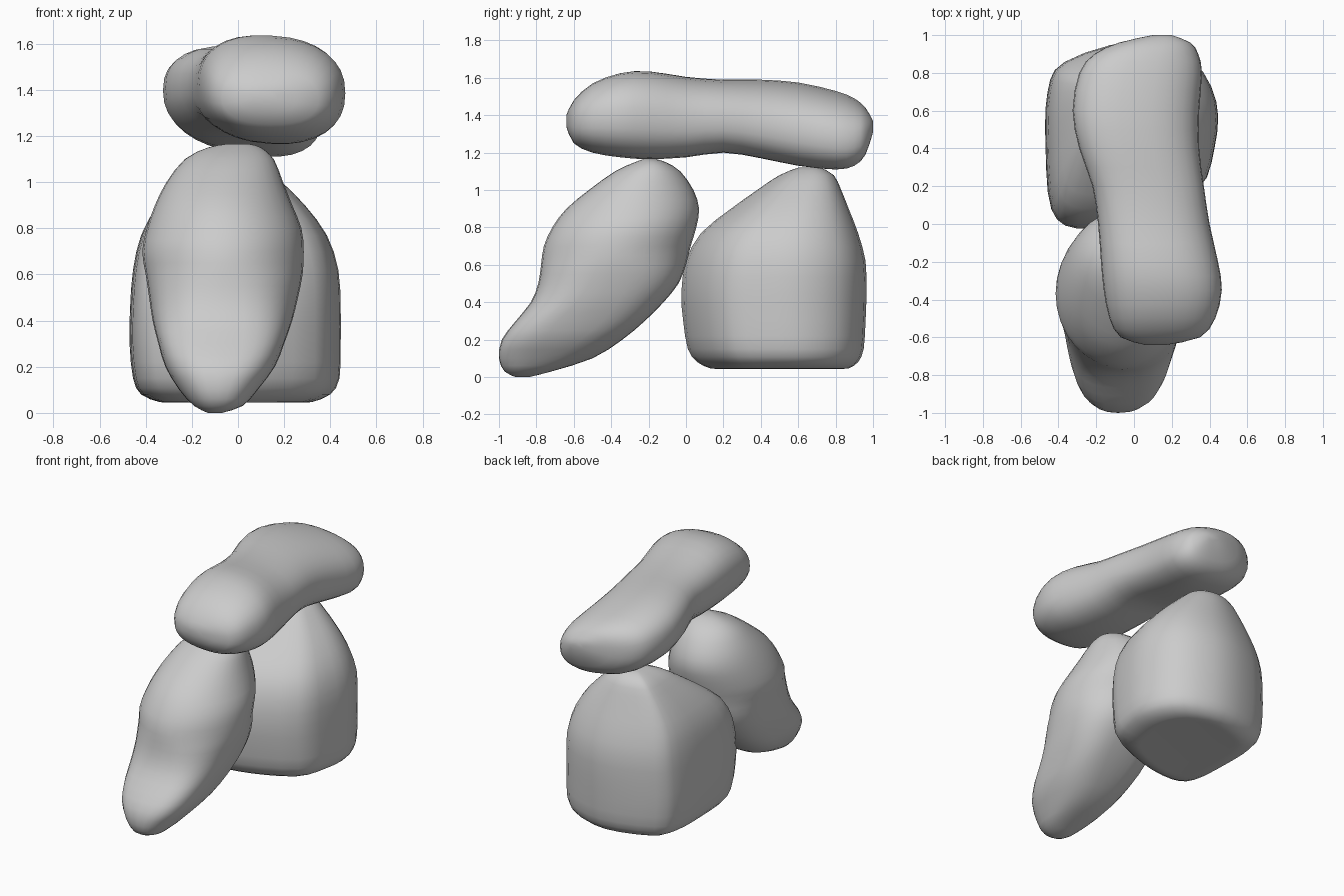
import bpy, bmesh
from math import sin, cos, pi, copysign


def spline(rows, steps, closed=False):
    """Catmull-Rom resampling of tuples of any length."""
    n, out = len(rows), []
    for i in range(n if closed else n - 1):
        p = [rows[(i + k) % n] if closed else rows[min(max(i + k, 0), n - 1)] for k in (-1, 0, 1, 2)]
        for s in range(steps):
            t = s / steps
            out.append(tuple(0.5 * (2*b + (c - a)*t + (2*a - 5*b + 4*c - d)*t*t + (3*b - a - 3*c + d)*t**3)
                             for a, b, c, d in zip(*p)))
    if not closed:
        out.append(rows[-1])
    return out


def unit(points):
    """Fit an outline to the 0..1 box."""
    us, vs = zip(*points)
    return [((u - min(us)) / (max(us) - min(us)), (v - min(vs)) / (max(vs) - min(vs))) for u, v in points]


def oval(power, shear=0.0, n=32):
    pts = []
    for i in range(n):
        c, s = cos(2*pi*i/n), sin(2*pi*i/n)
        u, v = (copysign(abs(k)**(2/power), k) for k in (c, s))
        pts.append((u, v + shear*u))
    return unit(pts)


def stone(name, rows, outline, place):
    """Loft outline(t) through rows of (position t, u min, u max, v min, v max)."""
    bm = bmesh.new()
    rings = [[bm.verts.new(place(t, u0 + (u1 - u0)*u, v0 + (v1 - v0)*v)) for u, v in outline(t)]
             for t, u0, u1, v0, v1 in spline(rows, 2)]
    n = len(rings[0])
    for a, b in zip(rings, rings[1:]):
        for i in range(n):
            j = (i + 1) % n
            bm.faces.new((a[i], a[j], b[j], b[i]))
    bm.faces.new(rings[0])
    bm.faces.new(rings[-1])
    bmesh.ops.recalc_face_normals(bm, faces=bm.faces)
    mesh = bpy.data.meshes.new(name)
    bm.to_mesh(mesh)
    bm.free()
    obj = bpy.data.objects.new(name, mesh)
    bpy.context.collection.objects.link(obj)
    bpy.ops.object.select_all(action='DESELECT')
    obj.select_set(True)
    bpy.context.view_layer.objects.active = obj
    bpy.ops.object.shade_smooth_by_angle(angle=0.7)


def upright(t, u, v):
    return (u, v, t)


def lying(t, u, v):
    return (u, t, v)


# Long capstone, sections along y (x range, z range), tilting towards the back
stone("cap_stone", [
    (-0.64, 0.06, 0.17, 1.34, 1.40), (-0.60, -0.07, 0.35, 1.25, 1.48), (-0.50, -0.13, 0.43, 1.20, 1.57),
    (-0.35, -0.16, 0.465, 1.175, 1.625), (-0.20, -0.175, 0.445, 1.165, 1.635), (0.0, -0.19, 0.40, 1.175, 1.605),
    (0.20, -0.22, 0.37, 1.20, 1.59), (0.40, -0.29, 0.345, 1.17, 1.59), (0.60, -0.325, 0.345, 1.13, 1.575),
    (0.80, -0.29, 0.36, 1.11, 1.53), (0.90, -0.21, 0.34, 1.13, 1.49), (0.96, -0.08, 0.30, 1.19, 1.44),
    (1.0, 0.10, 0.20, 1.31, 1.37)], lambda t: oval(2.35, -0.12 - 0.15*t), lying)

# Slanted front stone, sections along z (x range, y range), fuller towards the foot
stone("leaning_stone", [
    (0.0, -0.13, -0.07, -0.91, -0.84), (0.03, -0.19, 0.02, -0.97, -0.72), (0.10, -0.255, 0.085, -1.0, -0.50),
    (0.20, -0.315, 0.16, -0.985, -0.34), (0.30, -0.345, 0.20, -0.91, -0.22), (0.40, -0.37, 0.235, -0.83, -0.12),
    (0.50, -0.385, 0.26, -0.79, -0.04), (0.60, -0.40, 0.28, -0.775, 0.0), (0.70, -0.415, 0.285, -0.76, 0.025),
    (0.80, -0.395, 0.275, -0.715, 0.055), (0.90, -0.36, 0.235, -0.64, 0.07), (1.0, -0.31, 0.195, -0.52, 0.04),
    (1.10, -0.23, 0.155, -0.38, -0.03), (1.15, -0.13, 0.10, -0.27, -0.11), (1.165, -0.05, 0.05, -0.23, -0.16)],
    lambda t: oval(2.0 + 1.1*max(0, 1 - abs(t - 0.3)/0.35)), upright)

# Blocky rear stone, angular plan outline lofted up z
plan = unit(spline([(-0.46, 0.4), (-0.45, 0.7), (-0.36, 0.86), (0.0, 0.965), (0.3, 0.87), (0.43, 0.65),
                    (0.42, 0.4), (0.33, 0.18), (0.0, 0.02), (-0.3, -0.02), (-0.43, 0.08)], 3, closed=True))
stone("block_stone", [
    (0.045, -0.29, 0.27, 0.18, 0.82), (0.047, -0.34, 0.32, 0.13, 0.87), (0.08, -0.42, 0.40, 0.06, 0.92),
    (0.15, -0.455, 0.44, 0.01, 0.95), (0.30, -0.47, 0.445, -0.015, 0.96), (0.45, -0.468, 0.445, -0.025, 0.965),
    (0.62, -0.455, 0.435, 0.0, 0.96), (0.77, -0.42, 0.385, 0.08, 0.92), (0.90, -0.35, 0.29, 0.24, 0.87),
    (1.0, -0.28, 0.19, 0.38, 0.83), (1.08, -0.21, 0.10, 0.50, 0.79), (1.12, -0.12, 0.02, 0.60, 0.72)],
    lambda t: plan, upright)
